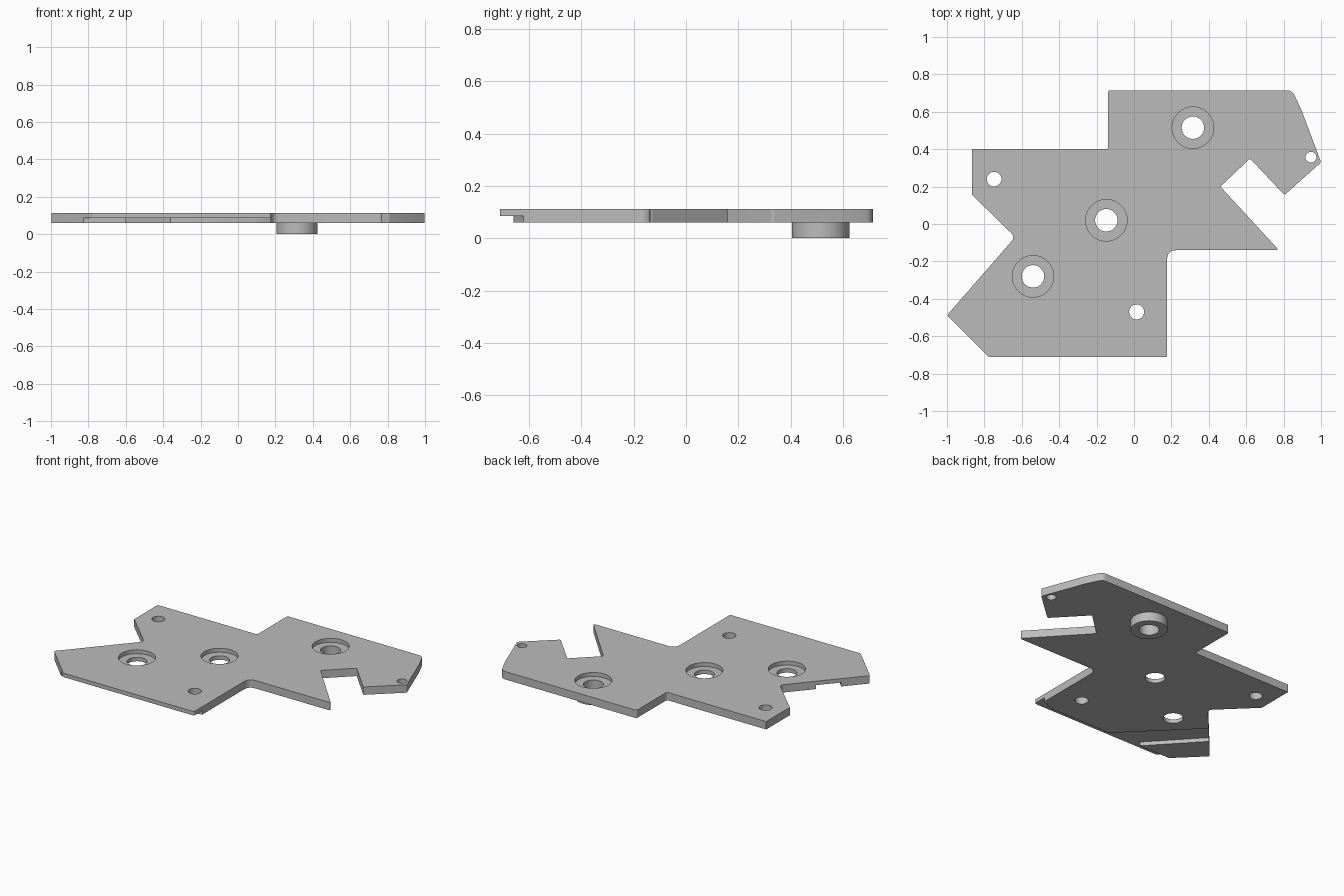
import bpy, bmesh
from mathutils import Vector

if "Cube" in bpy.data.objects:
    bpy.data.objects.remove(bpy.data.objects["Cube"])

BOTTOM, TOP, STEP = 0.06, 0.112, 0.086

grey = bpy.data.materials.new("plain grey")
grey.use_nodes = True
colour = (0.5, 0.5, 0.5, 1)
grey.diffuse_color = colour
grey.node_tree.nodes["Principled BSDF"].inputs["Base Color"].default_value = colour


def rounded(corners):
    """Turn (x, y, radius) corners into a flat outline with rounded corners."""
    points = []
    for i, (x, y, r) in enumerate(corners):
        here = Vector((x, y))
        if not r:
            points.append(here)
            continue
        before = Vector(corners[i - 1][:2])
        after = Vector(corners[(i + 1) % len(corners)][:2])
        a = here + (before - here).normalized() * r
        b = here + (after - here).normalized() * r
        for k in range(7):
            t = k / 6
            points.append(a * (1 - t) ** 2 + here * 2 * t * (1 - t) + b * t * t)
    return points


def prism(name, outline, low, high):
    """Extrude a flat outline between two heights."""
    bm = bmesh.new()
    face = bm.faces.new([bm.verts.new((p[0], p[1], low)) for p in outline])
    new = bmesh.ops.extrude_face_region(bm, geom=[face])["geom"]
    moved = [v for v in new if isinstance(v, bmesh.types.BMVert)]
    bmesh.ops.translate(bm, vec=(0, 0, high - low), verts=moved)
    bmesh.ops.recalc_face_normals(bm, faces=bm.faces)
    mesh = bpy.data.meshes.new(name)
    bm.to_mesh(mesh)
    bm.free()
    obj = bpy.data.objects.new(name, mesh)
    mesh.materials.append(grey)
    bpy.context.collection.objects.link(obj)
    return obj


def cylinder(name, x, y, radius, low, high):
    bpy.ops.mesh.primitive_cylinder_add(
        vertices=64, radius=radius, depth=high - low, location=(x, y, (low + high) / 2))
    obj = bpy.context.object
    obj.name = name
    obj.data.materials.append(grey)
    return obj


def combine(target, tool, operation):
    """Apply a boolean and discard the tool."""
    tool.hide_render = True
    mod = target.modifiers.new("boolean", "BOOLEAN")
    mod.operation, mod.solver, mod.object = operation, "EXACT", tool
    bpy.context.view_layer.objects.active = target
    bpy.ops.object.modifier_apply(modifier=mod.name)
    bpy.data.objects.remove(tool)


# Plate outline, anticlockwise from the back right corner
plate = prism("mounting_plate", rounded([
    (-0.14, 0.715, 0.015), (-0.14, 0.4, 0.01), (-0.865, 0.4, 0), (-0.865, 0.155, 0),
    (-0.635, -0.07, 0.03), (-1, -0.488, 0.012), (-0.775, -0.712, 0.01),
    (0.177, -0.712, 0.01), (0.177, -0.14, 0.05), (0.775, -0.14, 0.02),
    (0.462, 0.2, 0.01), (0.62, 0.35, 0.01), (0.805, 0.155, 0.01), (1, 0.33, 0.01),
    (0.895, 0.61, 0.02), (0.845, 0.715, 0.03),
]), BOTTOM, TOP)

# Boss hanging under the plate
boss_at = (0.315, 0.515)
combine(plate, cylinder("boss", *boss_at, 0.11, 0, 0.075), "UNION")

# Counterbored holes
for x, y in (boss_at, (-0.148, 0.02), (-0.54, -0.28)):
    combine(plate, cylinder("counterbore", x, y, 0.111, STEP, 0.2), "DIFFERENCE")
    combine(plate, cylinder("bolt_hole", x, y, 0.06, -0.1, 0.2), "DIFFERENCE")

# Plain small holes
for x, y, r in ((-0.748, 0.24, 0.039), (0.014, -0.47, 0.04), (0.946, 0.357, 0.029)):
    combine(plate, cylinder("pin_hole", x, y, r, -0.1, 0.2), "DIFFERENCE")

# Rebate along the underside of the front edge, with a slanted end
rebate = [(-1.1, -0.9), (0.4, -0.9), (0.4, -0.51), (0.1, -0.66), (-1.1, -0.66)]
combine(plate, prism("rebate", rebate, -0.1, STEP), "DIFFERENCE")

# Diagonal channel across the underside of the front corner
channel = [(-0.22, -0.8), (-0.47, -0.8), (-1.08, -0.14), (-0.88, -0.14)]
combine(plate, prism("channel", channel, -0.1, STEP), "DIFFERENCE")

bpy.ops.object.select_all(action="DESELECT")
plate.select_set(True)
bpy.context.view_layer.objects.active = plate
bpy.ops.object.shade_smooth_by_angle(angle=0.5)
